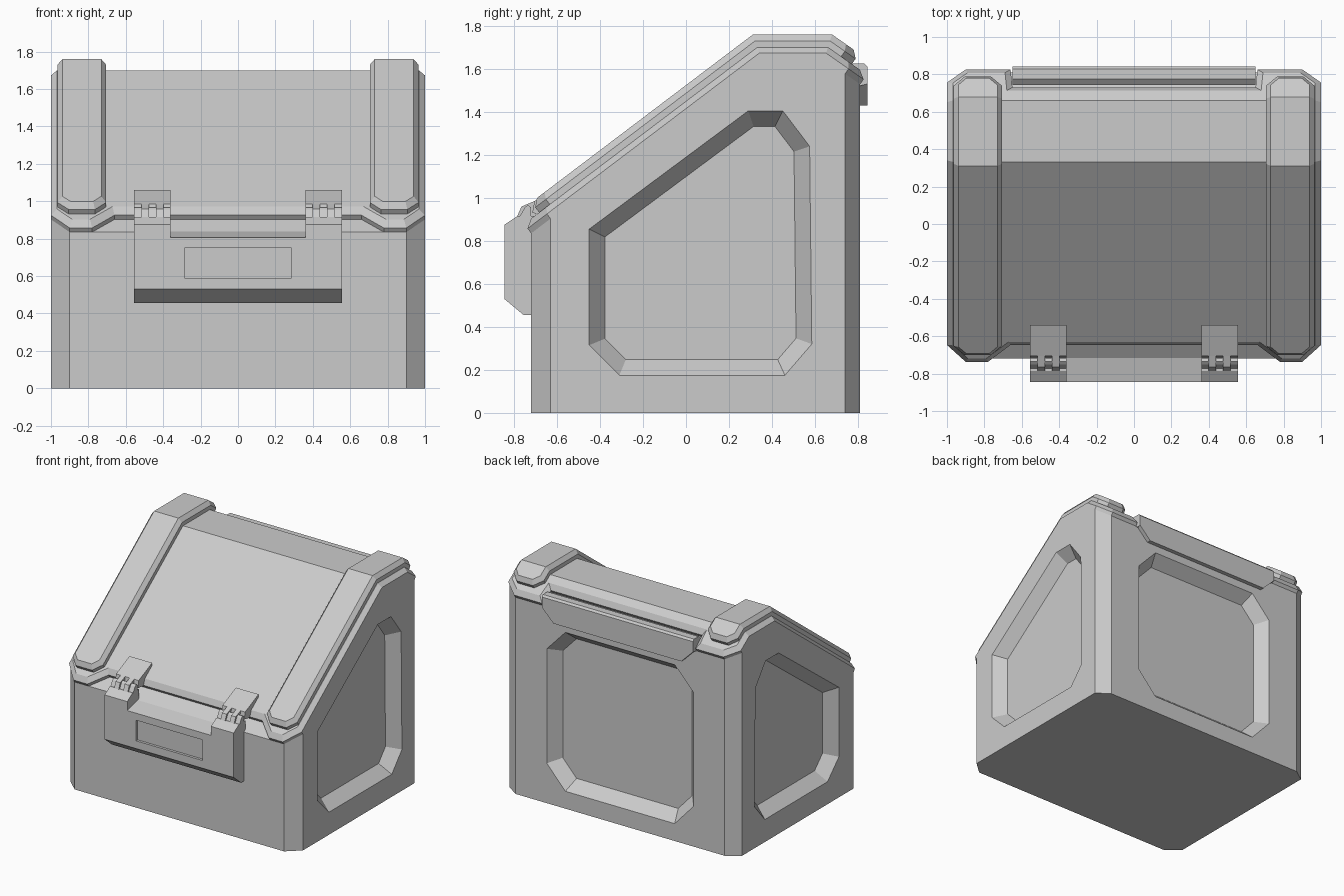
import bpy, bmesh
from mathutils import Vector

if "Cube" in bpy.data.objects:
    bpy.data.objects.remove(bpy.data.objects["Cube"])

# Roof line of the body in the y-z plane: front slope, flat ridge, back slope
C1, C2 = 0.35, 0.643
RIDGE, SF, SB = 1.645, 0.757, -0.70


def height(y):
    if y < C1:
        return RIDGE + SF * (y - C1)
    return RIDGE if y <= C2 else RIDGE + SB * (y - C2)


def normal(y):
    n1, n2, n3 = (Vector((-s, 1)).normalized() for s in (SF, 0, SB))
    if abs(y - C1) < 1e-4:
        return (n1 + n2) / (1 + n1.dot(n2))
    if abs(y - C2) < 1e-4:
        return (n2 + n3) / (1 + n2.dot(n3))
    return n1 if y < C1 else n2 if y < C2 else n3


def inset(poly, d):
    """Shrink a counter-clockwise 2D outline by d."""
    out = []
    for i, p in enumerate(poly):
        p, a, b = Vector(p), Vector(poly[i - 1]), Vector(poly[(i + 1) % len(poly)])
        e, f = (p - a).normalized(), (b - p).normalized()
        m, n = Vector((-e.y, e.x)), Vector((-f.y, f.x))
        out.append(tuple(p + (m + n) * d / (1 + m.dot(n))))
    return out


def finish(bm, name):
    bmesh.ops.recalc_face_normals(bm, faces=bm.faces)
    me = bpy.data.meshes.new(name)
    bm.to_mesh(me)
    bm.free()
    ob = bpy.data.objects.new(name, me)
    bpy.context.collection.objects.link(ob)
    return ob


def loft_bm(rings):
    bm = bmesh.new()
    vs = [[bm.verts.new(p) for p in r] for r in rings]
    n = len(vs[0])
    for a, b in zip(vs, vs[1:]):
        for i in range(n):
            j = (i + 1) % n
            bm.faces.new((a[i], a[j], b[j], b[i]))
    bm.faces.new(vs[0])
    bm.faces.new(vs[-1])
    return bm


def loft(name, rings):
    return finish(loft_bm(rings), name)


def bar(name, profile, x0, x1):
    """Extrude a y-z profile along x."""
    return loft(name, [[(x, y, z) for y, z in profile] for x in (x0, x1)])


def draped(name, plan, layers):
    """Slab following the roof; layers are (inset, offset), None offset = ground."""
    bm = loft_bm([[(x, y, i) for x, y in (inset(plan, d) if d else plan)]
                  for i, (d, _) in enumerate(layers)])
    for c in (C1, C2):
        bmesh.ops.bisect_plane(bm, geom=bm.verts[:] + bm.edges[:] + bm.faces[:],
                               plane_co=(0, c, 0), plane_no=(0, 1, 0))
    for v in bm.verts:
        off = layers[round(v.co.z)][1]
        y = v.co.y
        if off is None:
            v.co.z = 0
        else:
            n = normal(y)
            v.co.y, v.co.z = y + off * n.x, height(y) + off * n.y
    return finish(bm, name)


def cut(ob, cutter):
    m = ob.modifiers.new("cut", 'BOOLEAN')
    m.operation, m.solver, m.object = 'DIFFERENCE', 'EXACT', cutter
    bpy.context.view_layer.objects.active = ob
    bpy.ops.object.modifier_apply(modifier=m.name)
    bpy.data.objects.remove(cutter)


def mirrored(half):
    """Complete a right-hand plan outline (front to back) across x = 0."""
    return half + [(-x, y) for x, y in reversed(half)]


# Body with chamfered vertical corners
body = draped("body", mirrored([(0.9, -0.72), (1, -0.63), (1, 0.74), (0.9, 0.81)]),
              [(0, None), (0, 0)])

# Recessed side and back panels
side = [(-0.31, 0.175), (0.46, 0.175), (0.585, 0.32), (0.575, 1.24),
        (0.45, 1.405), (0.29, 1.405), (-0.45, 0.855), (-0.45, 0.315)]
for s in (1, -1):
    cut(body, loft("cutter", [[(s * x, y, z) for y, z in inset(side, d)]
                              for x, d in ((1.1, 0), (1, 0), (0.91, 0.073))]))
back = mirrored([(0.47, 0.135), (0.63, 0.31), (0.63, 1.2), (0.47, 1.37)])
cut(body, loft("cutter", [[(x, y, z) for x, z in inset(back, d)]
                          for y, d in ((0.9, 0), (0.81, 0), (0.72, 0.075))]))

# Lid plate with front and back notches and a bevelled rim
draped("lid", mirrored([(0.66, -0.63), (0.78, -0.72), (0.9, -0.72), (1, -0.63),
                        (1, 0.74), (0.9, 0.81), (0.66, 0.81), (0.65, 0.715)]),
       [(0, 0), (0, 0.028), (0.033, 0.055)])

# Raised straps over the lid
for s, side_name in ((1, "right"), (-1, "left")):
    plan = [(0.765, -0.65), (0.905, -0.65), (0.965, -0.60), (0.965, 0.69),
            (0.905, 0.74), (0.765, 0.74), (0.705, 0.69), (0.705, -0.60)]
    if s < 0:
        plan = [(-x, y) for x, y in reversed(plan)]
    draped("strap_" + side_name, plan, [(0, 0.05), (0, 0.085), (0.026, 0.115)])

# Front latch plate with a label recess
latch = bar("latch_plate", [(-0.715, 0.455), (-0.755, 0.455), (-0.845, 0.53),
                            (-0.845, 0.805), (-0.715, 0.838)], -0.555, 0.555)
cut(latch, bar("cutter", [(-0.9, 0.59), (-0.825, 0.59), (-0.825, 0.75), (-0.9, 0.75)],
               -0.285, 0.285))

# Latch hinges: lower tab, lid tab and interlocking teeth
for s in (1, -1):
    bar("latch_tab", [(-0.845, 0.805), (-0.845, 0.875), (-0.785, 0.915),
                      (-0.70, 0.915), (-0.70, 0.805)], s * 0.36, s * 0.555)
    bar("lid_tab", [(-0.54, 1.03), (-0.54, 1.06), (-0.705, 0.985),
                    (-0.715, 0.93), (-0.64, 0.92)], s * 0.36, s * 0.555)
    for i in range(5):
        x = s * (0.36 + 0.039 * i)
        prof = ([(-0.705, 0.985), (-0.765, 0.96), (-0.785, 0.915), (-0.70, 0.915)] if i % 2
                else [(-0.775, 0.91), (-0.75, 0.955), (-0.735, 0.967), (-0.72, 0.955), (-0.72, 0.91)])
        bar("hinge_tooth", prof, x, x + s * 0.039)

# Back hinge plate: top strip and hanging flap with clipped lower corners
bar("back_hinge_strip", [(0.745, 1.56), (0.745, 1.60), (0.775, 1.625), (0.83, 1.625),
                         (0.843, 1.61), (0.843, 1.53), (0.805, 1.52)], -0.65, 0.65)
flap = mirrored([(0.55, 1.43), (0.65, 1.53)])
loft("back_hinge_flap", [[(x, y, z) for x, z in flap] for y in (0.80, 0.843)])
